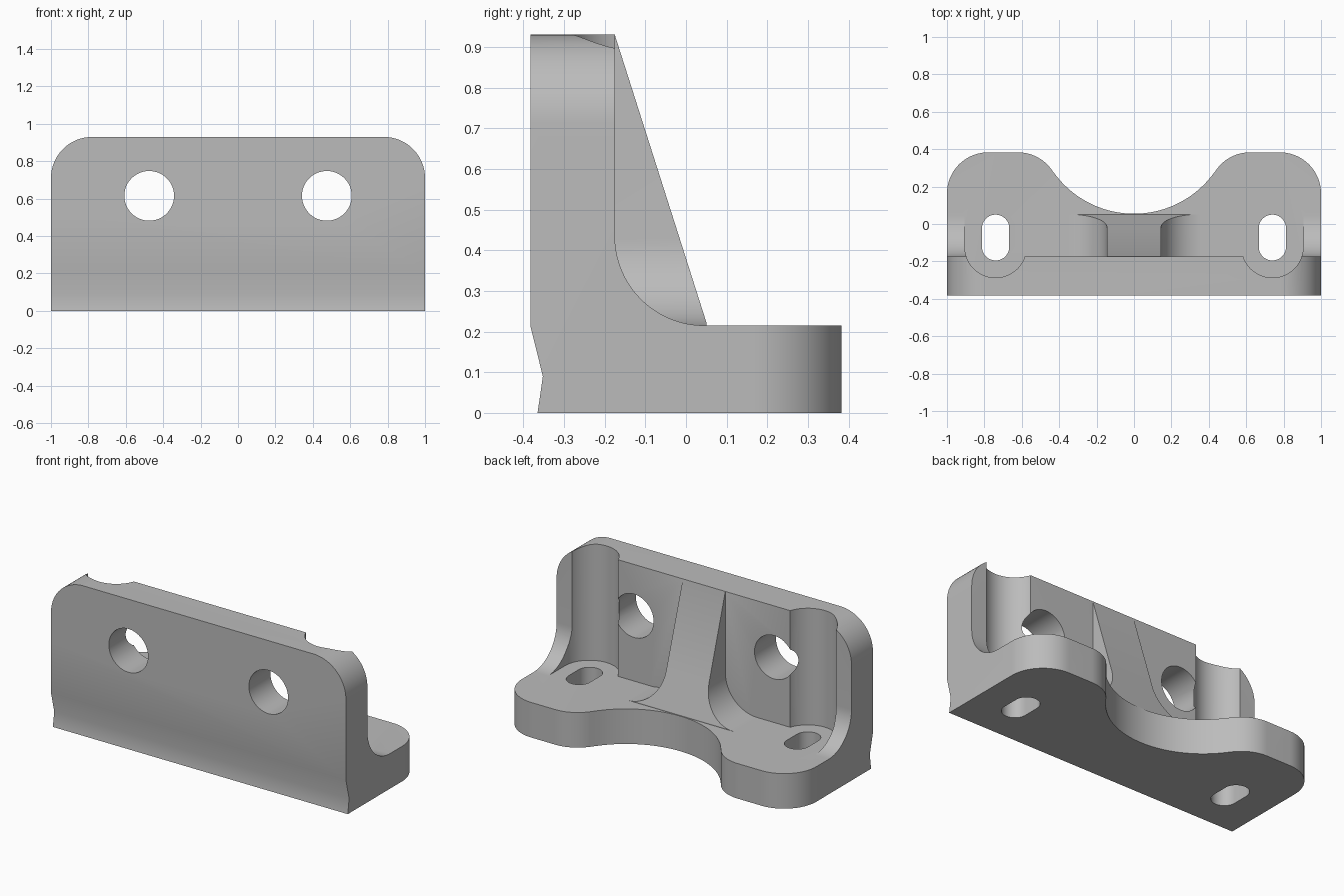
import bpy, bmesh, math
from mathutils import Vector

if "Cube" in bpy.data.objects:
    bpy.data.objects.remove(bpy.data.objects["Cube"])

FLOOR, TOP, BACK, WALL = 0.215, 0.93, 0.383, -0.175


def arc(cx, cy, r, a0, a1, n=20):
    """Points on an arc, angles in degrees."""
    return [(cx + r * math.cos(math.radians(a0 + (a1 - a0) * i / n)),
             cy + r * math.sin(math.radians(a0 + (a1 - a0) * i / n))) for i in range(n + 1)]


def stadium(cx, y0, y1, r):
    """Slot outline whose long axis runs along y."""
    return arc(cx, y1 - r, r, 0, 180, 24) + arc(cx, y0 + r, r, 180, 360, 24)


def prism(name, pts, axis, lo, hi):
    """Extrude a 2D outline along one axis."""
    place = {'x': lambda a, b, t: (t, a, b),
             'y': lambda a, b, t: (a, t, b),
             'z': lambda a, b, t: (a, b, t)}[axis]
    bm = bmesh.new()
    face = bm.faces.new([bm.verts.new(place(a, b, lo)) for a, b in pts])
    out = bmesh.ops.extrude_face_region(bm, geom=[face])['geom']
    shift = Vector(place(0, 0, hi - lo))
    bmesh.ops.translate(bm, vec=shift, verts=[g for g in out if isinstance(g, bmesh.types.BMVert)])
    bmesh.ops.recalc_face_normals(bm, faces=bm.faces)
    mesh = bpy.data.meshes.new(name)
    bm.to_mesh(mesh)
    bm.free()
    ob = bpy.data.objects.new(name, mesh)
    bpy.context.collection.objects.link(ob)
    return ob


def boolean(target, tool, operation):
    mod = target.modifiers.new(operation, 'BOOLEAN')
    mod.object, mod.operation, mod.solver = tool, operation, 'EXACT'
    bpy.context.view_layer.objects.active = target
    bpy.ops.object.modifier_apply(modifier=mod.name)
    bpy.data.objects.remove(tool)


def mirrored(pts):
    """Add the left half of a symmetric outline."""
    return pts + [(-x, y) for x, y in reversed(pts) if abs(x) > 1e-6]


# L-shaped section with inner fillet and shallow front groove
section = [(-0.365, 0), (0.5, 0), (0.5, FLOOR)] + arc(0.045, 0.435, 0.22, 270, 180) + [
    (WALL, 1.0), (-BACK, 1.0), (-BACK, FLOOR), (-0.352, 0.09)]
bracket = prism("bracket", section, 'x', -1.1, 1.1)

# plan outline: two rounded lobes with a concave scoop between them
turn = math.degrees(math.atan2(0.5824 - 0.165, -0.62))
lobe = [(1, -0.5)] + arc(0.78, BACK - 0.22, 0.22, 0, 90) + arc(0.62, BACK - 0.22, 0.22, 90, turn)
scoop = arc(0, 0.5824, 0.5274, turn - 180, -90, 24)
boolean(bracket, prism("plan", mirrored(lobe + scoop[1:]), 'z', -0.1, 1.2), 'INTERSECT')

# front outline: rounded top corners
front = [(1, -0.1)] + arc(0.78, TOP - 0.22, 0.22, 0, 90)
boolean(bracket, prism("front_outline", mirrored(front), 'y', -0.7, 0.7), 'INTERSECT')

# clear the fillet between the lobes, leaving it only at the ends
pocket = [(-0.74, WALL), (0.74, WALL), (0.74, 0.6), (-0.74, 0.6)]
boolean(bracket, prism("pocket", pocket, 'z', FLOOR, 1.2), 'DIFFERENCE')

# central rib with flared foot, cut by a sloping plane
rib_side = [(0.36, 0.15)] + arc(0.36, FLOOR + 0.215, 0.215, 270, 180) + [(0.144, TOP - 0.0005)]
rib = prism("rib", mirrored(rib_side), 'y', -0.25, 0.051)
bm = bmesh.new()
bm.from_mesh(rib.data)
cut = bmesh.ops.bisect_plane(bm, geom=bm.verts[:] + bm.edges[:] + bm.faces[:],
                             plane_co=(0, WALL, TOP), clear_outer=True,
                             plane_no=(0, TOP - FLOOR, 0.0525 - WALL))
bmesh.ops.contextual_create(bm, geom=[g for g in cut['geom_cut'] if isinstance(g, bmesh.types.BMEdge)])
bmesh.ops.recalc_face_normals(bm, faces=bm.faces)
bm.to_mesh(rib.data)
bm.free()
boolean(bracket, rib, 'UNION')

# washer reliefs, mounting slots and round holes on both sides
for s in (-1, 1):
    boolean(bracket, prism("relief", stadium(s * 0.74, -0.287, 0.6, 0.165), 'z', FLOOR, 1.2), 'DIFFERENCE')
    boolean(bracket, prism("slot", stadium(s * 0.74, -0.195, 0.05, 0.073), 'z', -0.1, 0.5), 'DIFFERENCE')
    boolean(bracket, prism("hole", arc(s * 0.475, 0.615, 0.133, 0, 352.5, 47), 'y', -0.6, 0.3), 'DIFFERENCE')

# tidy, shade and colour
bm = bmesh.new()
bm.from_mesh(bracket.data)
bmesh.ops.remove_doubles(bm, verts=bm.verts, dist=0.0002)
bmesh.ops.dissolve_limit(bm, angle_limit=0.005, verts=bm.verts, edges=bm.edges)
bm.to_mesh(bracket.data)
bm.free()
grey = bpy.data.materials.new("plain grey")
grey.diffuse_color = (0.5, 0.5, 0.5, 1)
grey.use_nodes = True
grey.node_tree.nodes["Principled BSDF"].inputs["Base Color"].default_value = grey.diffuse_color
bracket.data.materials.clear()
bracket.data.materials.append(grey)
bpy.ops.object.select_all(action='DESELECT')
bracket.select_set(True)
bpy.context.view_layer.objects.active = bracket
bpy.ops.object.shade_smooth_by_angle(angle=math.radians(30))
